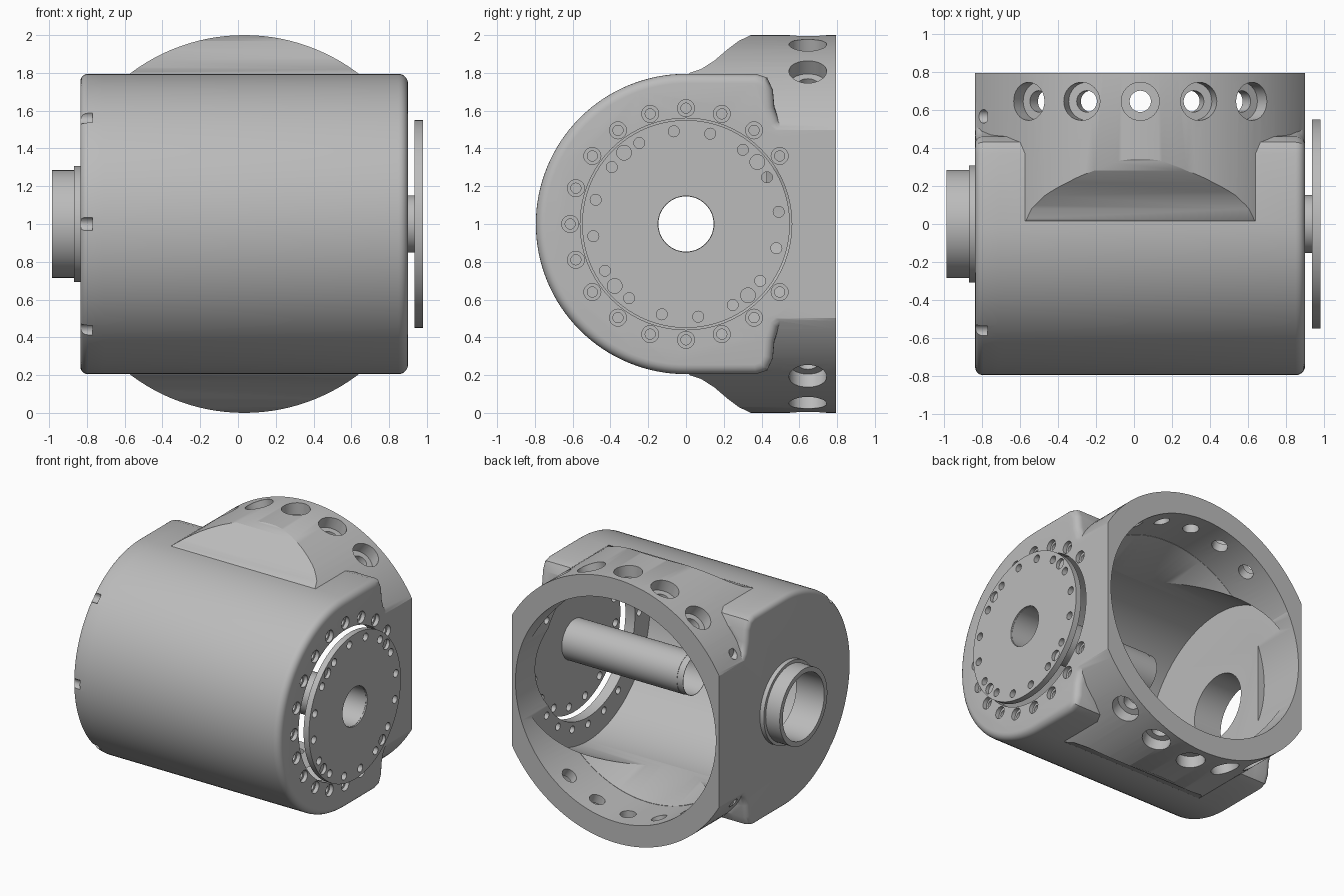
import bpy, bmesh
from math import sin, cos, pi, radians
from mathutils import Vector, Matrix

cube = bpy.data.objects.get("Cube")
if cube:
    bpy.data.objects.remove(cube)

grey = bpy.data.materials.new("machined_grey")
grey.use_nodes = True
tone = (0.5, 0.5, 0.5, 1)
grey.diffuse_color = tone
grey.node_tree.nodes["Principled BSDF"].inputs["Base Color"].default_value = tone

CZ = 1.0      # height of the main axis
CX = 0.033    # middle of the housing along x
SEAM, LEFT_END, RIGHT_END = -0.71, -0.835, 0.9
BACK = 0.795


def finish(name, bm):
    bmesh.ops.recalc_face_normals(bm, faces=bm.faces)
    mesh = bpy.data.meshes.new(name)
    bm.to_mesh(mesh)
    bm.free()
    mesh.materials.append(grey)
    obj = bpy.data.objects.new(name, mesh)
    bpy.context.collection.objects.link(obj)
    return obj


def rods(name, items, seg=32):
    """Cylinders or cones, each given as start, end, radius[, end radius]."""
    bm = bmesh.new()
    for p, q, r, *r2 in items:
        p, q = Vector(p), Vector(q)
        turn = (q - p).to_track_quat('Z', 'Y').to_matrix().to_4x4()
        bmesh.ops.create_cone(bm, cap_ends=True, segments=seg, radius1=r,
                              radius2=r2[0] if r2 else r, depth=(q - p).length,
                              matrix=Matrix.Translation((p + q) / 2) @ turn)
    return finish(name, bm)


def x_rod(name, x0, x1, r, seg=96):
    return rods(name, [((x0, 0, CZ), (x1, 0, CZ), r)], seg)


def y_rod(name, y0, y1, r, r2=None, seg=128):
    return rods(name, [((CX, y0, CZ), (CX, y1, CZ), r, r2 or r)], seg)


def prism(name, profile, x0, x1, round_end=None, radius=0.05):
    """Extrude a y-z profile along x, optionally rounding one end."""
    bm = bmesh.new()
    face = bm.faces.new([bm.verts.new((x0, y, CZ + z)) for y, z in profile])
    ext = bmesh.ops.extrude_face_region(bm, geom=[face])
    bmesh.ops.translate(bm, vec=(x1 - x0, 0, 0),
                        verts=[v for v in ext["geom"] if isinstance(v, bmesh.types.BMVert)])
    bmesh.ops.recalc_face_normals(bm, faces=bm.faces)
    if round_end is not None:
        rim = [e for e in bm.edges if all(abs(v.co.x - round_end) < 1e-4 for v in e.verts)]
        bmesh.ops.bevel(bm, geom=rim, offset=radius, segments=5, profile=0.5,
                        affect='EDGES', clamp_overlap=False)
    return finish(name, bm)


def combine(obj, other, op='DIFFERENCE'):
    mod = obj.modifiers.new(op.lower(), 'BOOLEAN')
    mod.operation, mod.solver, mod.object = op, 'EXACT', other
    bpy.context.view_layer.objects.active = obj
    bpy.ops.object.modifier_apply(modifier=mod.name)
    bpy.data.objects.remove(other)


def mirrored(upper):
    return upper + [(y, -z) for y, z in reversed(upper)]


# Outer profiles: rounded-front housing and the ramp that rises to the flange
corner = [(0.37, BACK), (0.43, 0.775), (0.46, 0.71), (0.468, 0.62),
          (0.49, 0.55), (0.54, 0.5), (0.6, 0.45)]
arc = [(-BACK * cos(a), BACK * sin(a)) for a in (pi / 2 * i / 32 for i in range(1, 33))]
housing_profile = mirrored(arc + corner) + [(-BACK, 0)]
ramp_profile = mirrored([(0, 0.78), (0.02, 0.8), (0.08, 0.82), (0.15, 0.865), (0.22, 0.925),
                         (0.28, 0.97), (0.33, 0.993), (0.38, 1.02), (BACK, 1.02)])


def shell(name, x0, x1, end, radius):
    body = prism(name, housing_profile, x0, x1, end, radius)
    flange = prism("flange", ramp_profile, x0, x1)
    combine(flange, y_rod("round", -0.5, 1.2, 1.0), 'INTERSECT')
    combine(body, flange, 'UNION')
    return body


def ring(radius, angles, x0, x1, r):
    """Drill set on a circle about the main axis, angles in degrees."""
    return [((x0, radius * cos(radians(a)), CZ + radius * sin(radians(a))),
             (x1, radius * cos(radians(a)), CZ + radius * sin(radians(a))), r) for a in angles]


# Main housing with its cross bores
housing = shell("housing", SEAM, RIGHT_END, RIGHT_END, 0.05)
combine(housing, x_rod("bore", -0.9, 0.82, 0.74))
combine(housing, y_rod("taper", 0.0, 0.42, 0.74, 0.84))
combine(housing, y_rod("mouth", 0.41, 1.0, 0.84))
combine(housing, x_rod("window", 0.7, 1.0, 0.56))

# Bolt circle around the window
bolt_angles = range(36, 325, 18)
combine(housing, rods("bolts", ring(0.613, bolt_angles, 0.7, 1.0, 0.027), 20))
combine(housing, rods("sinks", ring(0.613, bolt_angles, 0.87, 1.0, 0.045), 20))


# Radial counterbored holes, five above and five below
def radial(r0, r1, radius):
    out = []
    for side in (1, -1):
        for i in range(-2, 3):
            a = radians(18 * i)
            d = Vector((sin(a), 0, side * cos(a)))
            c = Vector((CX, 0.645, CZ))
            out.append((c + d * r0, c + d * r1, radius))
    return out


combine(housing, rods("radial_holes", radial(0.75, 1.1, 0.056)))
combine(housing, rods("radial_sinks", radial(0.91, 1.1, 0.1)))

# End cap with spigot
cap = shell("end_cap", LEFT_END, SEAM, LEFT_END, 0.04)
combine(cap, x_rod("recess", -0.75, -0.6, 0.74))
combine(cap, y_rod("mouth", 0.43, 1.0, 0.84))
combine(cap, x_rod("collar", -0.868, -0.8, 0.308), 'UNION')
combine(cap, x_rod("spigot", -0.985, -0.79, 0.285), 'UNION')
combine(cap, x_rod("spigot_bore", -1.1, -0.6, 0.248))
combine(cap, rods("rim_notches", ring(0.8, (45, 135, 180, 225, 315), -0.95, -0.77, 0.036), 20))

# Drive plate with its hole circle
plate = x_rod("drive_plate", 0.935, 0.98, 0.55)
combine(plate, x_rod("centre_hole", 0.8, 1.1, 0.148))
plate_angles = [7.5 + 22.5 * i for i in range(16)]
sink_angles = [41 + 90 * i for i in range(4)]
combine(plate, rods("plate_holes", ring(0.495, plate_angles, 0.9, 1.1, 0.029), 20))
combine(plate, rods("screw_sinks", ring(0.5, sink_angles, 0.955, 1.1, 0.039), 20))

# Hollow shaft
shaft = x_rod("hollow_shaft", -0.03, 0.97, 0.152, 64)
combine(shaft, x_rod("shaft_end", -0.08, 0.0, 0.149, 64), 'UNION')
combine(shaft, x_rod("shaft_bore", -0.3, 1.1, 0.146, 64))

# Smooth shading with crisp machined edges
bpy.ops.object.select_all(action='DESELECT')
for part in (housing, cap, plate, shaft):
    part.select_set(True)
bpy.context.view_layer.objects.active = housing
bpy.ops.object.shade_smooth_by_angle(angle=radians(28))
